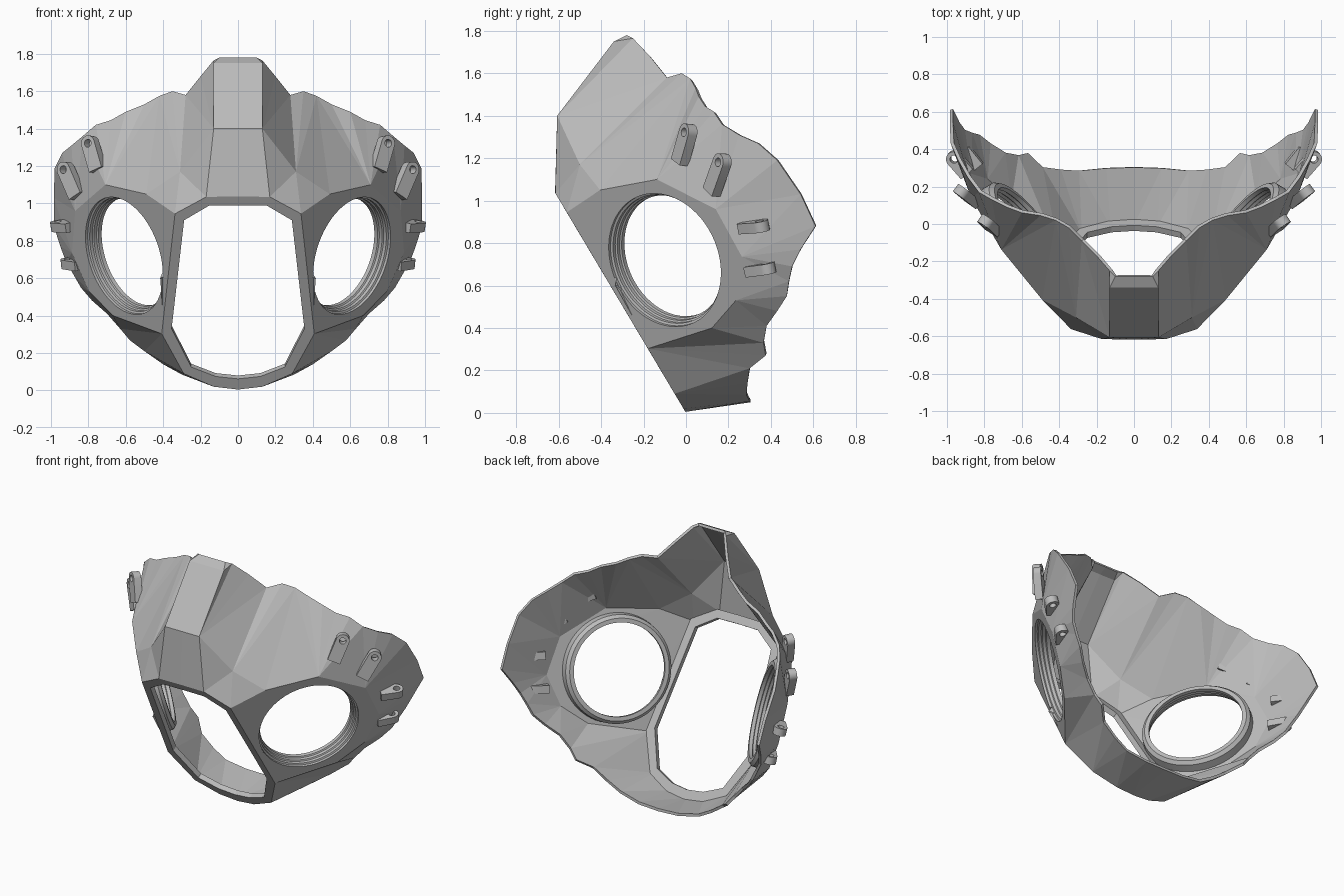
import bpy, bmesh, math
from mathutils import Vector

cube = bpy.data.objects.get("Cube")
if cube:
    bpy.data.objects.remove(cube)

grey = bpy.data.materials.new("plain grey")
grey.use_nodes = True
grey.diffuse_color = (0.5, 0.5, 0.5, 1)
grey.node_tree.nodes["Principled BSDF"].inputs["Base Color"].default_value = (0.5, 0.5, 0.5, 1)


def points(rows):
    return [Vector(r) for r in rows]


def stitch(a, b):
    """Triangles between two polylines, always taking the shorter diagonal."""
    tris, i, j = [], 0, 0
    while i < len(a) - 1 or j < len(b) - 1:
        step_a = (a[i + 1] - b[j]).length if i < len(a) - 1 else math.inf
        step_b = (a[i] - b[j + 1]).length if j < len(b) - 1 else math.inf
        if step_a < step_b:
            tris.append((a[i], a[i + 1], b[j]))
            i += 1
        else:
            tris.append((a[i], b[j + 1], b[j]))
            j += 1
    return tris


def loft(rings, closed=False):
    """Quads between closed rings of equal length."""
    quads = []
    pairs = zip(rings, rings[1:] + rings[:1]) if closed else zip(rings, rings[1:])
    for r, s in pairs:
        n = len(r)
        quads += [(r[k], r[(k + 1) % n], s[(k + 1) % n], s[k]) for k in range(n)]
    return quads


def make(name, faces, mirror=False, front=None, thickness=0, smooth=False):
    bm = bmesh.new()
    flip = Vector((-1, 1, 1))
    if mirror:
        faces = faces + [[p * flip for p in f] for f in faces]
    for f in faces:
        bm.faces.new([bm.verts.new(p) for p in f])
    bmesh.ops.remove_doubles(bm, verts=bm.verts, dist=0.0005)
    bmesh.ops.recalc_face_normals(bm, faces=bm.faces)
    if front:
        # Open surfaces: the frontmost face must look forward
        lead = min(bm.faces, key=lambda f: f.calc_center_median().y)
        if lead.normal.y > 0:
            bmesh.ops.reverse_faces(bm, faces=bm.faces)
    mesh = bpy.data.meshes.new(name)
    bm.to_mesh(mesh)
    bm.free()
    mesh.materials.append(grey)
    ob = bpy.data.objects.new(name, mesh)
    bpy.context.collection.objects.link(ob)
    if thickness:
        mod = ob.modifiers.new("thickness", 'SOLIDIFY')
        mod.thickness, mod.offset = thickness, -1
        mod.use_even_offset = False
    if smooth:
        bpy.ops.object.select_all(action='DESELECT')
        ob.select_set(True)
        bpy.context.view_layer.objects.active = ob
        bpy.ops.object.shade_smooth_by_angle(angle=math.radians(30))
    return ob


# Flat eye panel: outline in (y, z), placed on a slanted plane
normal = Vector((0.77, -0.58, -0.26)).normalized()


def on_panel(y, z):
    return Vector((0.34 + (0.58 * (y + 0.56) + 0.26 * (z - 0.95)) / 0.77, y, z))


panel = [on_panel(*p) for p in (
    (-0.562, 0.945), (-0.405, 1.05), (-0.137, 1.10), (0.14, 0.96), (0.263, 0.736),
    (0.235, 0.53), (0.122, 0.40), (-0.18, 0.303))]
eye = on_panel(-0.10, 0.72)
up = (Vector((0, 0, 1)) - normal * normal.z).normalized()
side = normal.cross(up)
start = math.atan2(-(panel[0] - eye).dot(side), (panel[0] - eye).dot(up))


def eye_circle(radius, depth, count=64):
    turns = [start + math.tau * k / count for k in range(count)]
    return [eye - normal * depth + (up * math.cos(t) - side * math.sin(t)) * radius
            for t in turns]


# Mouth opening, lying in one sloping plane
def on_mouth(x, z):
    return Vector((x, -0.595 * z, z))


mouth_outer = [on_mouth(0, 1.037), on_mouth(0.17, 1.035), panel[0], panel[-1]] + [
    on_mouth(*p) for p in ((0.29, 0.09), (0.13, 0.02), (0, 0.005))]
mouth_inner = [on_mouth(*p) for p in (
    (0, 0.99), (0.155, 0.988), (0.288, 0.91), (0.355, 0.33),
    (0.25, 0.125), (0.12, 0.075), (0, 0.062))]

# Free edge of the shell: brow to rear tip, then rear tip to chin
brow = points([
    (0.28, -0.09, 1.58), (0.35, -0.02, 1.60), (0.42, 0.02, 1.575), (0.5, 0.045, 1.53),
    (0.6, 0.06, 1.49), (0.68, 0.09, 1.445), (0.76, 0.13, 1.42), (0.83, 0.17, 1.36),
    (0.89, 0.25, 1.31), (0.94, 0.34, 1.27), (0.98, 0.43, 1.19), (0.985, 0.54, 1.03),
    (0.985, 0.61, 0.88)])
jaw = points([
    (0.95, 0.54, 0.77), (0.92, 0.5, 0.69), (0.88, 0.485, 0.62), (0.84, 0.475, 0.55),
    (0.78, 0.43, 0.48), (0.7, 0.38, 0.41), (0.63, 0.365, 0.33)])
chin = points([
    (0.63, 0.365, 0.33), (0.58, 0.375, 0.27), (0.5, 0.30, 0.21), (0.4, 0.29, 0.14),
    (0.3, 0.285, 0.085), (0.15, 0.30, 0.055), (0, 0.305, 0.05)])

# Raised central ridge
crown = points([(0, -0.28, 1.78), (0.1, -0.28, 1.78), (0.13, -0.25, 1.765), (0.2, -0.17, 1.68)])
top_mid, top_side = points([(0, -0.34, 1.75), (0.13, -0.34, 1.75)])
bend_mid, bend_side = points([(0, -0.607, 1.40), (0.13, -0.607, 1.40)])
temple = Vector((0.31, -0.5, 1.17))
lip_mid, lip_side = mouth_outer[:2]
notch = brow[0]

shell = [
    (lip_mid, lip_side, bend_side, bend_mid),
    (bend_mid, bend_side, top_side, top_mid),
    (top_mid, top_side, crown[1], crown[0]),
    (top_side, crown[2], crown[1]),
    (bend_side, crown[2], top_side),
    (bend_side, crown[3], crown[2]),
    (bend_side, notch, crown[3]),
    (bend_side, temple, notch),
    (lip_side, temple, bend_side),
    (lip_side, panel[0], temple),
    (panel[0], panel[1], temple),
]
shell += stitch([temple] + panel[1:5], brow)
shell += stitch(panel[4:], [brow[-1]] + jaw)
shell += stitch(mouth_outer[3:], chin)
rim = eye_circle(0.325, 0)
shell += stitch(panel + panel[:1], rim + rim[:1])
make("mask_shell", shell, mirror=True, front=True, thickness=0.018)

# Band around the mouth opening
band = [(mouth_outer[k], mouth_outer[k + 1], mouth_inner[k + 1], mouth_inner[k])
        for k in range(len(mouth_outer) - 1)]
make("mouth_frame", band, mirror=True, front=True, thickness=0.035)

# Stepped eye sockets with a flange on the inside
steps = ((0.326, 0), (0.326, 0.015), (0.314, 0.02), (0.314, 0.038), (0.306, 0.043),
         (0.306, 0.062), (0.298, 0.067), (0.298, 0.09), (0.325, 0.09), (0.345, 0.07),
         (0.35, 0.015))
sockets = loft([eye_circle(*s) for s in steps], closed=True)
make("eye_sockets", sockets, mirror=True, smooth=True)


# Strap lugs: a rounded tab with a hole near its tip
def lug(tip, foot, axis, half=0.025, radius=0.042, hole=0.021):
    tip, foot, axis = points((tip, foot, axis))
    along = (tip - foot).normalized()
    axis = (axis - along * axis.dot(along)).normalized()
    across = axis.cross(along)
    length = (tip - foot).length
    outer, inner = [], []
    for k in range(24):
        c, s = math.cos(math.tau * k / 24), math.sin(math.tau * k / 24)
        reach = c * radius if c > 0 else -min(1, -2 * c) * length
        width = s if c > 0 else max(-1, min(1, 1.5 * s))
        outer.append(tip + along * reach + across * width * radius)
        inner.append(tip + (along * c + across * s) * hole)
    lift = axis * half
    rings = [[p + lift for p in outer], [p - lift for p in outer],
             [p - lift for p in inner], [p + lift for p in inner]]
    return loft(rings, closed=True)


lugs = {
    "upper_brow_lugs": ((0.79, 0.01, 1.32), (0.75, -0.03, 1.18), (0.6, -0.6, 0.5)),
    "lower_brow_lugs": ((0.92, 0.17, 1.18), (0.86, 0.12, 1.04), (0.7, -0.6, 0.4)),
    "upper_cheek_lugs": ((0.96, 0.35, 0.88), (0.89, 0.27, 0.875), (0.1, -0.25, 1)),
    "lower_cheek_lugs": ((0.905, 0.38, 0.68), (0.84, 0.30, 0.67), (0.1, -0.2, 1)),
}
for name, spec in lugs.items():
    make(name, lug(*spec), mirror=True, smooth=True)
